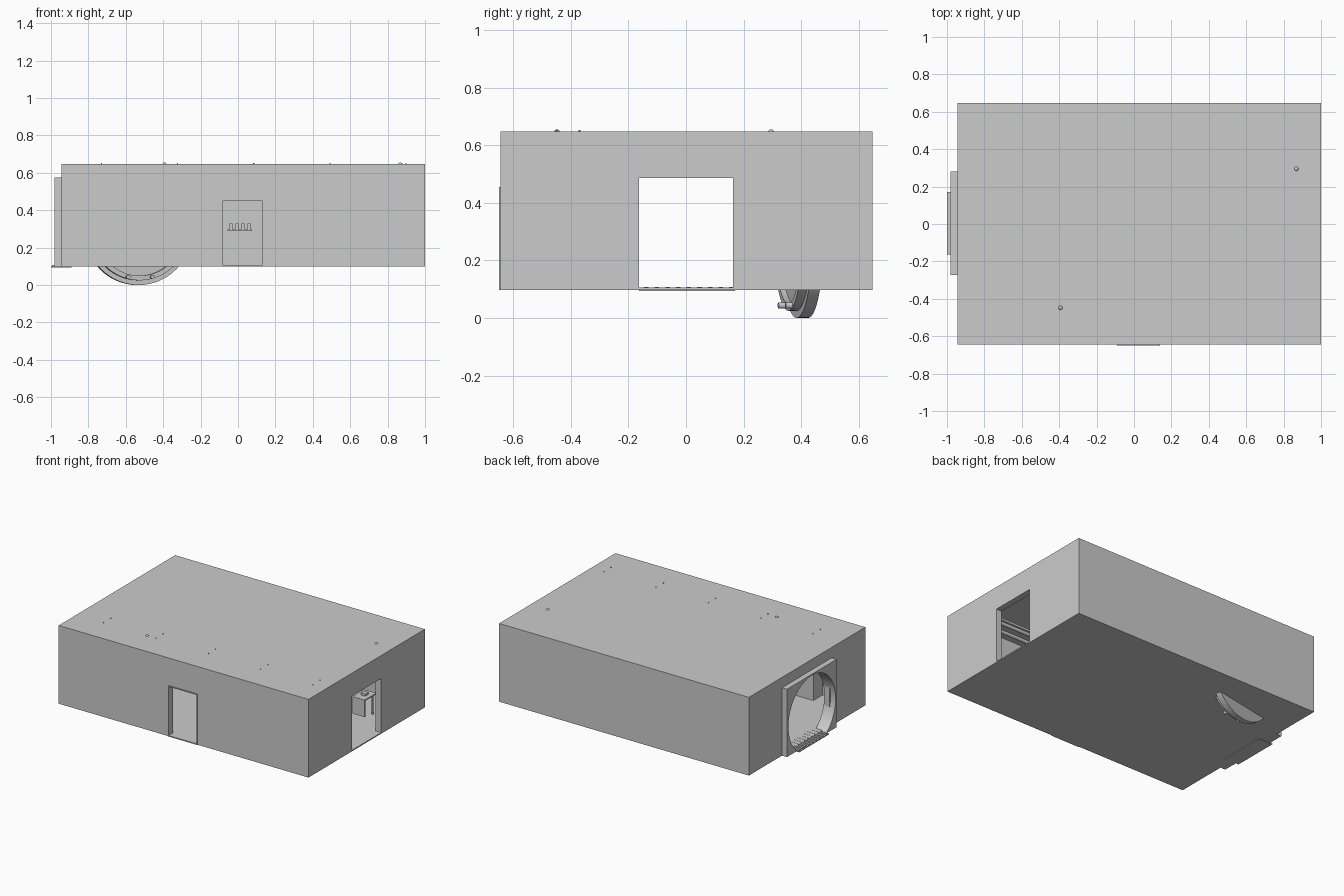
import bpy, bmesh, math
from mathutils import Matrix, Vector

if "Cube" in bpy.data.objects:
    bpy.data.objects.remove(bpy.data.objects["Cube"])

grey = bpy.data.materials.new("plain grey")
grey.use_nodes = True
COLOUR = (0.6, 0.6, 0.6, 1)
grey.diffuse_color = COLOUR
grey.node_tree.nodes["Principled BSDF"].inputs["Base Color"].default_value = COLOUR


def finish(name, bm):
    bmesh.ops.recalc_face_normals(bm, faces=bm.faces)
    mesh = bpy.data.meshes.new(name)
    bm.to_mesh(mesh)
    bm.free()
    mesh.materials.append(grey)
    ob = bpy.data.objects.new(name, mesh)
    bpy.context.collection.objects.link(ob)
    return ob


def box(name, x, y, z):
    """Box from (min, max) pairs on each axis."""
    bm = bmesh.new()
    bmesh.ops.create_cube(bm, size=1)
    for v in bm.verts:
        v.co = [lo + (c + 0.5) * (hi - lo) for c, (lo, hi) in zip(v.co, (x, y, z))]
    return finish(name, bm)


def rod(name, centre, radius, length, axis="Z", sides=16):
    bm = bmesh.new()
    bmesh.ops.create_cone(bm, cap_ends=True, segments=sides, radius1=radius,
                          radius2=radius, depth=length)
    turn = {"X": Matrix.Rotation(math.pi / 2, 4, "Y"),
            "Y": Matrix.Rotation(math.pi / 2, 4, "X"), "Z": Matrix()}[axis]
    bmesh.ops.transform(bm, matrix=Matrix.Translation(centre) @ turn, verts=bm.verts)
    return finish(name, bm)


def smooth(ob):
    bpy.ops.object.select_all(action="DESELECT")
    ob.select_set(True)
    bpy.context.view_layer.objects.active = ob
    bpy.ops.object.shade_smooth_by_angle(angle=math.radians(30))


def cut(ob, *cutters):
    bpy.context.view_layer.objects.active = ob
    for cutter in cutters:
        cutter.hide_render = True
        mod = ob.modifiers.new("cut", "BOOLEAN")
        mod.operation, mod.solver, mod.object = "DIFFERENCE", "EXACT", cutter
        bpy.ops.object.modifier_apply(modifier=mod.name)
        bpy.data.objects.remove(cutter)


# Hollow room with three openings
FLOOR, TOP, INNER = 0.098, 0.648, 0.106
room = box("room_shell", (-0.943, 1), (-0.645, 0.648), (FLOOR, TOP))
cut(room,
    box("room_space", (-0.9, 0.957), (-0.602, 0.605), (INNER, 0.625)),
    box("side_door_hole", (0.9, 1.1), (-0.163, 0.163), (INNER, 0.487)),
    box("front_door_hole", (-0.09, 0.138), (-0.7, -0.55), (INNER, 0.455)),
    box("arch_hole", (-1, -0.88), (-0.25, 0.25), (INNER, 0.55)))

# Round gateway frame on the end wall
HUB_Z, HOLE = 0.305, 0.262
gate = box("gateway_frame", (-0.982, -0.895), (-0.272, 0.28), (FLOOR, 0.575))
cut(gate, rod("gateway_hole", (-0.94, 0.003, HUB_Z), HOLE, 0.3, "X", 64))
smooth(gate)

# Ribbed sill through the gateway
box("gateway_sill", (-1, -0.89), (-0.163, 0.17), (0.094, 0.1))
for i in range(9):
    y = -0.146 + i * 0.037
    box(f"sill_rib_{i}", (-0.995, -0.88), (y, y + 0.016), (0.1, 0.107))

# Front door lining
box("front_threshold", (-0.09, 0.138), (-0.65, -0.6), (FLOOR, 0.106))
for side, x in (("right", -0.09), ("left", 0.132)):
    box(f"front_jamb_{side}", (x, x + 0.006), (-0.65, -0.6), (FLOOR, 0.455))
box("front_lintel", (-0.09, 0.138), (-0.65, -0.6), (0.449, 0.455))

# Tilted wheel reaching below the floor
WHEEL = Matrix.Translation((-0.525, 0.355, 0.29)) @ Matrix.Rotation(math.radians(11), 4, "Z")
profile = [(0, 0.02), (0.24, 0.02), (0.24, 0), (0.265, 0), (0.265, 0.03),
           (0.29, 0.03), (0.29, 0.07), (0, 0.07)]
bm = bmesh.new()
points = [bm.verts.new((r, y, 0)) for r, y in profile]
rims = [bm.edges.new(pair) for pair in zip(points, points[1:])]
bmesh.ops.spin(bm, geom=points + rims, cent=(0, 0, 0), axis=(0, 1, 0),
               angle=math.tau, steps=64)
bmesh.ops.remove_doubles(bm, verts=bm.verts, dist=0.0005)
wheel = finish("wheel", bm)
wheel.matrix_world = WHEEL
smooth(wheel)
for i in range(12):
    a = math.radians(15 + 30 * i)
    bolt = rod(f"wheel_bolt_{i}", (0.255 * math.cos(a), -0.005, 0.255 * math.sin(a)),
               0.011, 0.035, "Y")
    bolt.matrix_world = WHEEL
    smooth(bolt)

# Hanging lamp strip with rod pairs that pierce the roof
box("lamp_strip", (-0.8, 0.94), (-0.47, -0.35), (0.565, 0.58))
for j, y in enumerate((-0.45, -0.37)):
    smooth(rod(f"lamp_tube_{j}", (0.07, y, 0.555), 0.012, 1.7, "X"))
    for i in range(5):
        rod(f"lamp_rod_{j}_{i}", (-0.73 + 0.407 * i, y, 0.613), 0.003, 0.08, sides=8)

# Roof domes
for i, (x, y) in enumerate(((-0.393, -0.448), (0.868, 0.295))):
    bm = bmesh.new()
    bmesh.ops.create_uvsphere(bm, u_segments=16, v_segments=8, radius=0.012)
    bmesh.ops.translate(bm, vec=Vector((x, y, 0.643)), verts=bm.verts)
    smooth(finish(f"roof_dome_{i}", bm))

# Hook rack on the back wall
box("rack_rail", (-0.055, 0.075), (0.575, 0.605), (0.288, 0.297))
for i in range(4):
    x = -0.046 + i * 0.032
    box(f"rack_hook_{i}", (x, x + 0.016), (0.58, 0.6), (0.297, 0.33))

# Small table by the side door
box("table_top", (0.715, 0.81), (0.25, 0.38), (0.242, 0.25))
box("table_panel", (0.715, 0.81), (0.25, 0.258), (0.13, 0.242))
rod("table_leg", (0.795, 0.36, 0.175), 0.006, 0.14)
box("table_item", (0.745, 0.78), (0.3, 0.335), (0.25, 0.265))

# Cabinet in the front corner
box("cabinet", (-0.64, -0.3), (-0.603, -0.5), (INNER, 0.4))
